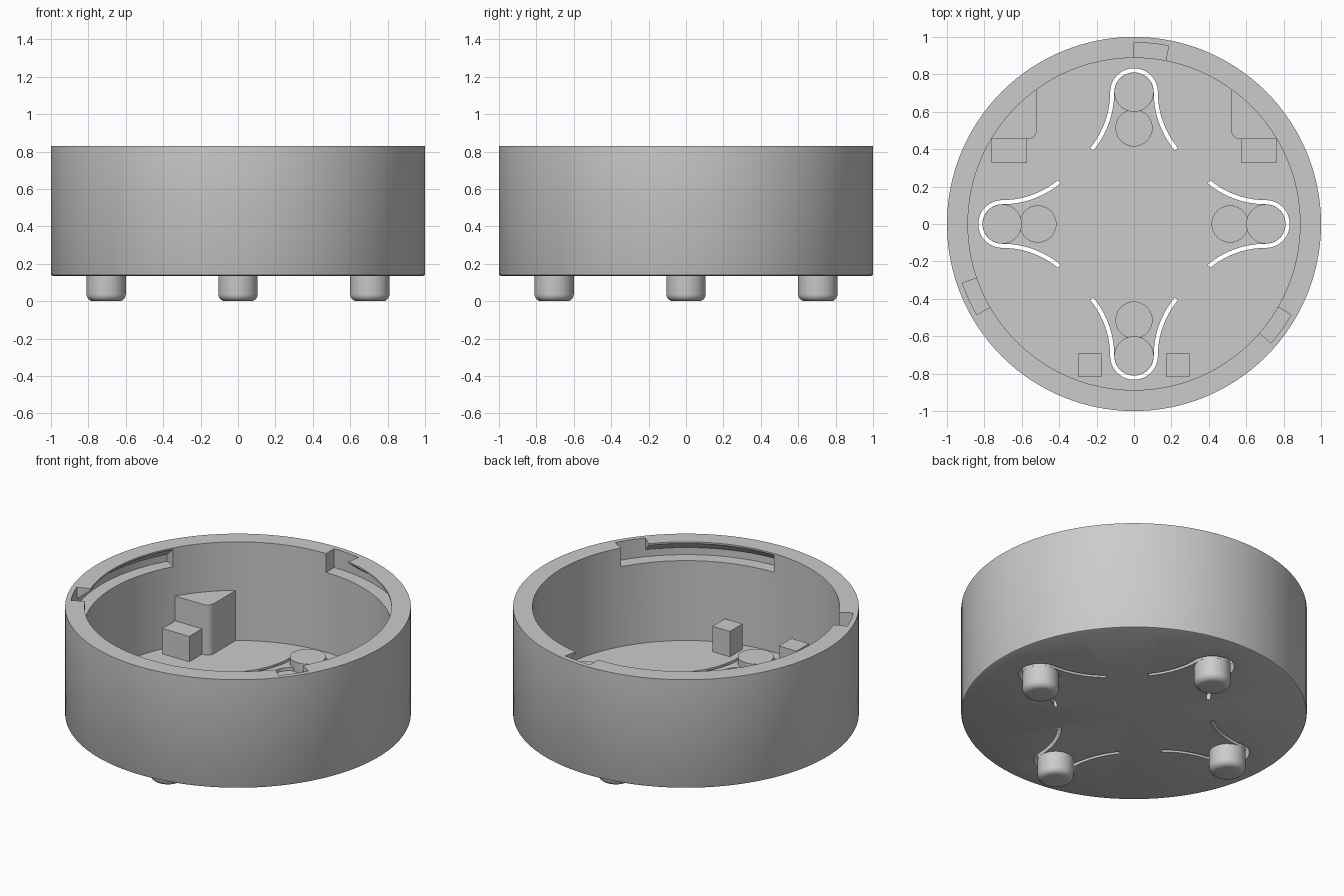
import bpy, bmesh, math
from math import sin, cos, pi, radians

if "Cube" in bpy.data.objects:
    bpy.data.objects.remove(bpy.data.objects["Cube"])

grey = bpy.data.materials.new("light_grey")
grey.diffuse_color = (0.6, 0.6, 0.6, 1)
grey.use_nodes = True
grey.node_tree.nodes["Principled BSDF"].inputs["Base Color"].default_value = grey.diffuse_color

Z0, FLOOR, RIM = 0.135, 0.2, 0.83      # underside, inside floor, rim
R_OUT, R_IN, FOOT_R, FOOT_D = 1.0, 0.888, 0.105, 0.705


def make(name, bm):
    bmesh.ops.remove_doubles(bm, verts=bm.verts, dist=1e-5)
    bmesh.ops.recalc_face_normals(bm, faces=bm.faces)
    me = bpy.data.meshes.new(name)
    bm.to_mesh(me)
    bm.free()
    me.materials.append(grey)
    ob = bpy.data.objects.new(name, me)
    bpy.context.collection.objects.link(ob)
    return ob


def lathe(name, profile, n, loc=(0, 0)):
    """Spin an (r, z) profile whose ends lie on the axis."""
    bm = bmesh.new()
    vs = [bm.verts.new((r, 0, z)) for r, z in profile]
    es = [bm.edges.new(p) for p in zip(vs, vs[1:])]
    bmesh.ops.spin(bm, geom=vs + es, cent=(0, 0, 0), axis=(0, 0, 1),
                   angle=2 * pi, steps=n, use_duplicate=False)
    bmesh.ops.remove_doubles(bm, verts=bm.verts, dist=1e-5)
    bmesh.ops.translate(bm, verts=bm.verts, vec=(*loc, 0))
    return make(name, bm)


def prism(name, pts, z0, z1):
    bm = bmesh.new()
    f = bm.faces.new([bm.verts.new((x, y, z0)) for x, y in pts])
    g = bmesh.ops.extrude_face_region(bm, geom=[f])["geom"]
    bmesh.ops.translate(bm, vec=(0, 0, z1 - z0),
                        verts=[v for v in g if isinstance(v, bmesh.types.BMVert)])
    return make(name, bm)


def sweep(name, profile, a0, a1, n):
    """Closed (r, z) profile carried along an arc, with end caps."""
    bm = bmesh.new()
    rings = []
    for i in range(n + 1):
        a = radians(a0 + (a1 - a0) * i / n)
        rings.append([bm.verts.new((r * cos(a), r * sin(a), z)) for r, z in profile])
    k = len(profile)
    for p, q in zip(rings, rings[1:]):
        for j in range(k):
            bm.faces.new((p[j], p[(j + 1) % k], q[(j + 1) % k], q[j]))
    bm.faces.new(rings[0])
    bm.faces.new(rings[-1])
    return make(name, bm)


def cut(target, cutter):
    m = target.modifiers.new("cut", 'BOOLEAN')
    m.operation, m.solver, m.object = 'DIFFERENCE', 'EXACT', cutter
    bpy.context.view_layer.objects.active = target
    bpy.ops.object.modifier_apply(modifier=m.name)
    bpy.data.objects.remove(cutter)


def smooth(ob):
    bpy.ops.object.select_all(action='DESELECT')
    ob.select_set(True)
    bpy.context.view_layer.objects.active = ob
    bpy.ops.object.shade_smooth_by_angle(angle=radians(30))


# Round cup with a softened bottom edge
cup = lathe("cup", [(0, Z0), (0.988, Z0), (0.996, Z0 + 0.004), (R_OUT, Z0 + 0.012),
                    (R_OUT, RIM), (R_IN, RIM), (R_IN, FLOOR), (0, FLOOR)], 128)

# Three twist-lock grooves: open entry, then a channel with a sloped roof
for k in range(3):
    a = 90 + 120 * k
    cut(cup, sweep("entry_cutter", [(0.85, 0.71), (0.97, 0.71), (0.97, 0.9), (0.85, 0.9)],
                   a - 11, a, 6))
    cut(cup, sweep("channel_cutter", [(0.85, 0.71), (0.97, 0.71), (0.97, 0.755),
                                      (R_IN, 0.82), (0.85, 0.82)], a - 60, a - 0.02, 24))


# Horseshoe slots that free a springy tab around each foot
def slot_edge(off):
    r, R = 0.1165 + off, 0.48 - off
    flare = [(r + R - R * cos(t), FOOT_D - R * sin(t))
             for t in (radians(39.5) * i / 10 for i in range(10, 0, -1))]
    arc = [(r * cos(t), FOOT_D + r * sin(t)) for t in (pi * i / 24 for i in range(25))]
    return flare + arc + [(-x, y) for x, y in reversed(flare)]


outline = slot_edge(0.011) + slot_edge(-0.011)[::-1]
for k in range(4):
    c, s = round(cos(k * pi / 2)), round(sin(k * pi / 2))
    cut(cup, prism("slot_cutter", [(x * c - y * s, x * s + y * c) for x, y in outline],
                   0.05, 0.3))
    # Shallow round seat on the tab, beside the foot
    d = 0.514
    cut(cup, lathe("seat_cutter", [(0, FLOOR - 0.02), (0.097, FLOOR - 0.02),
                                   (0.097, 0.3), (0, 0.3)], 40, (-s * d, c * d)))
smooth(cup)

# Feet with rounded lower edges, reaching through the floor as low studs
B = 0.038
foot = [(0, 0)] + [(FOOT_R - B + B * sin(t), B - B * cos(t))
                   for t in (pi / 2 * i / 6 for i in range(7))]
foot += [(FOOT_R, 0.243), (0, 0.243)]
for name, x, y in (("back", 0, 1), ("front", 0, -1), ("left", -1, 0), ("right", 1, 0)):
    smooth(lathe("foot_" + name, foot, 48, (x * FOOT_D, y * FOOT_D)))

# Inner supports, mirrored left and right
corner = [(0.565 - 0.045 * sin(t), 0.5 - 0.045 * cos(t))
          for t in (pi / 2 * i / 8 for i in range(8, -1, -1))]
wedge = [(0.71, 0.62), (0.52, 0.77)] + corner + [(0.8, 0.455)]


def box(x0, x1, y0, y1):
    return [(x0, y0), (x1, y0), (x1, y1), (x0, y1)]


for side, sx in (("left", -1), ("right", 1)):
    for name, pts, top in (("wall_post_", wedge, 0.52),
                           ("back_block_", box(0.573, 0.762, 0.327, 0.456), 0.362),
                           ("front_block_", box(0.173, 0.297, -0.817, -0.69), 0.362)):
        smooth(prism(name + side, [(sx * x, y) for x, y in pts], FLOOR - 0.01, top))
